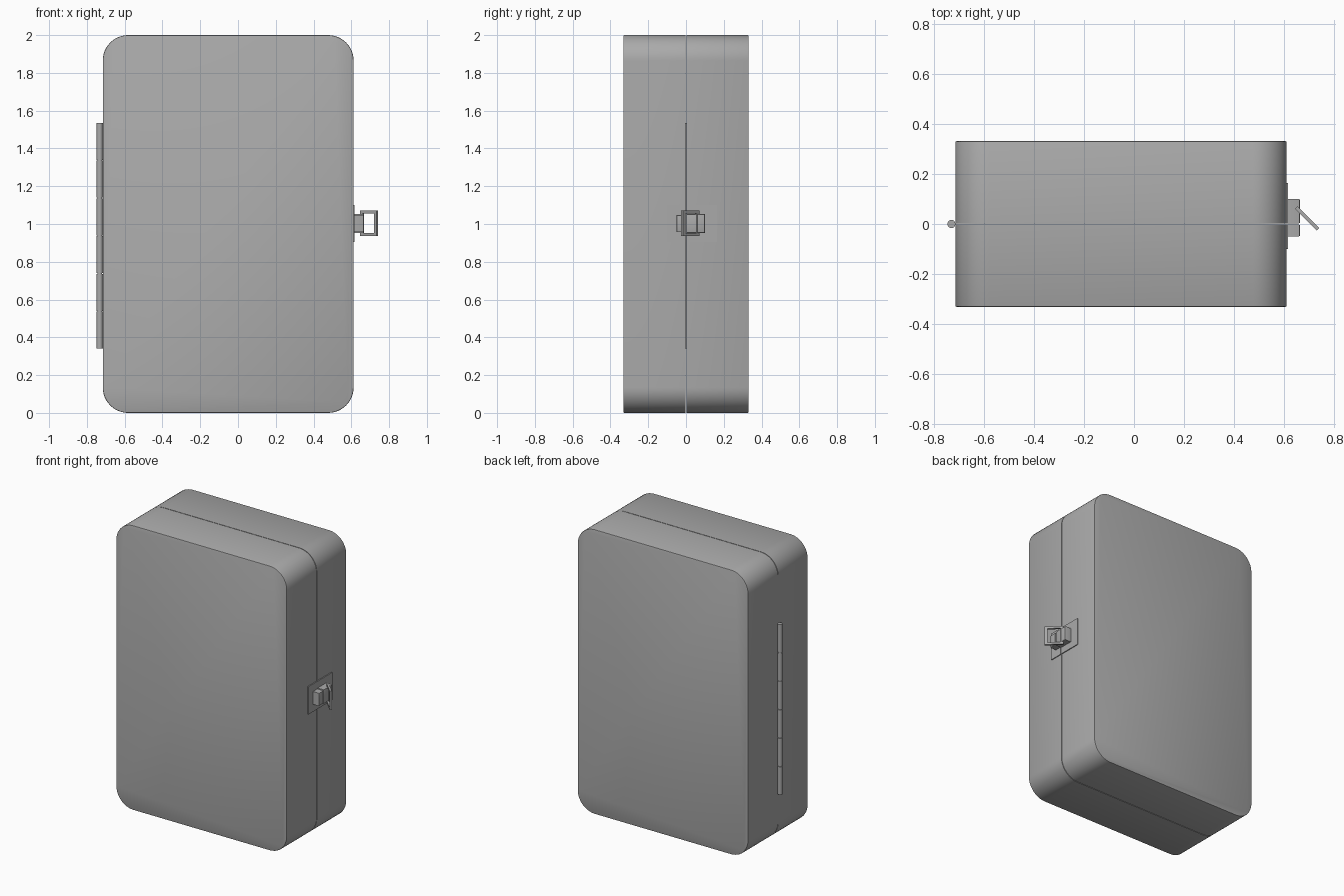
import bpy
import bmesh
import math
from mathutils import Matrix, Vector

cube = bpy.data.objects.get("Cube")
if cube:
    bpy.data.objects.remove(cube, do_unlink=True)

GREY = (0.4, 0.4, 0.4, 1.0)
grey = bpy.data.materials.new("plain grey")
grey.use_nodes = True
grey.diffuse_color = GREY
grey.node_tree.nodes["Principled BSDF"].inputs["Base Color"].default_value = GREY


def add_object(name, bm):
    """Turn a bmesh into a smooth-shaded object with crisp edges."""
    bmesh.ops.recalc_face_normals(bm, faces=bm.faces)
    mesh = bpy.data.meshes.new(name)
    bm.to_mesh(mesh)
    bm.free()
    mesh.materials.append(grey)
    obj = bpy.data.objects.new(name, mesh)
    bpy.context.collection.objects.link(obj)
    bpy.ops.object.select_all(action="DESELECT")
    obj.select_set(True)
    bpy.context.view_layer.objects.active = obj
    bpy.ops.object.shade_smooth_by_angle(angle=math.radians(35))
    return obj


def add_box(bm, low, high):
    """Add a box between two corners and return its vertices."""
    low, high = Vector(low), Vector(high)
    matrix = Matrix.Translation((low + high) / 2) @ Matrix.Diagonal((*(high - low), 1))
    return bmesh.ops.create_cube(bm, size=1, matrix=matrix)["verts"]


def round_edges(bm, edges, radius, segments):
    bmesh.ops.bevel(bm, geom=edges, offset=radius, segments=segments,
                    profile=0.5, affect="EDGES", clamp_overlap=True)


LEFT, RIGHT, DEPTH, HEIGHT = -0.716, 0.612, 0.332, 2.0
GAP = 0.002

# Two case halves: rounded corners, softened outer rim
for name, side in (("front_case_half", -1), ("back_case_half", 1)):
    bm = bmesh.new()
    ys = sorted((side * GAP, side * DEPTH))
    add_box(bm, (LEFT, ys[0], 0), (RIGHT, ys[1], HEIGHT))
    corners = [e for e in bm.edges
               if abs(e.verts[0].co.y - e.verts[1].co.y) > 0.1]
    round_edges(bm, corners, 0.135, 12)
    rim = [e for e in bm.edges
           if all(abs(v.co.y - side * DEPTH) < 0.001 for v in e.verts)]
    round_edges(bm, rim, 0.005, 2)
    add_object(name, bm)

# Hinge barrel: six knuckles on a pin
HINGE_X, HINGE_LOW, KNUCKLE = -0.732, 0.338, 0.2


def cylinder(name, radius, low, high):
    bm = bmesh.new()
    bmesh.ops.create_cone(bm, cap_ends=True, segments=20, radius1=radius,
                          radius2=radius, depth=high - low,
                          matrix=Matrix.Translation((HINGE_X, 0, (low + high) / 2)))
    add_object(name, bm)


for i in range(6):
    base = HINGE_LOW + i * KNUCKLE
    cylinder(f"hinge_knuckle_{i + 1}", 0.016, base + GAP, base + KNUCKLE - GAP)
cylinder("hinge_pin", 0.012, HINGE_LOW + 0.01, HINGE_LOW + 6 * KNUCKLE - 0.01)

# Latch plates, one on each half
PLATE_X = RIGHT + 0.006
for name, y0, y1 in (("front_latch_plate", -0.1, -GAP), ("back_latch_plate", GAP, 0.165)):
    bm = bmesh.new()
    add_box(bm, (RIGHT - 0.002, y0, 0.905), (PLATE_X, y1, 1.1))
    add_object(name, bm)

# Latch blocks: catch on the front half, lever mount on the back half
for name, y0, y1, half in (("latch_catch", -0.05, -GAP, 0.045),
                           ("latch_lever_mount", GAP, 0.1, 0.05)):
    bm = bmesh.new()
    add_box(bm, (RIGHT, y0, 1.002 - half), (0.666, y1, 1.002 + half))
    outer = [e for e in bm.edges if all(v.co.x > 0.66 for v in e.verts)]
    round_edges(bm, outer, 0.006, 2)
    add_object(name, bm)

# Open rectangular bail, swung outwards from the lever mount
bm = bmesh.new()
L, H, BAR, T = 0.0615, 0.067, 0.015, 0.007
for s in (-1, 1):
    z = sorted((s * H, s * (H - BAR)))
    add_box(bm, (-L, -T, z[0]), (L, T, z[1]))
    x = sorted((s * L, s * (L - 0.018)))
    add_box(bm, (x[0], -T, BAR - H), (x[1], T, H - BAR))
bail = add_object("latch_bail", bm)
bail.location = (0.694, 0.022, 1.004)
bail.rotation_euler.z = math.radians(-45)
